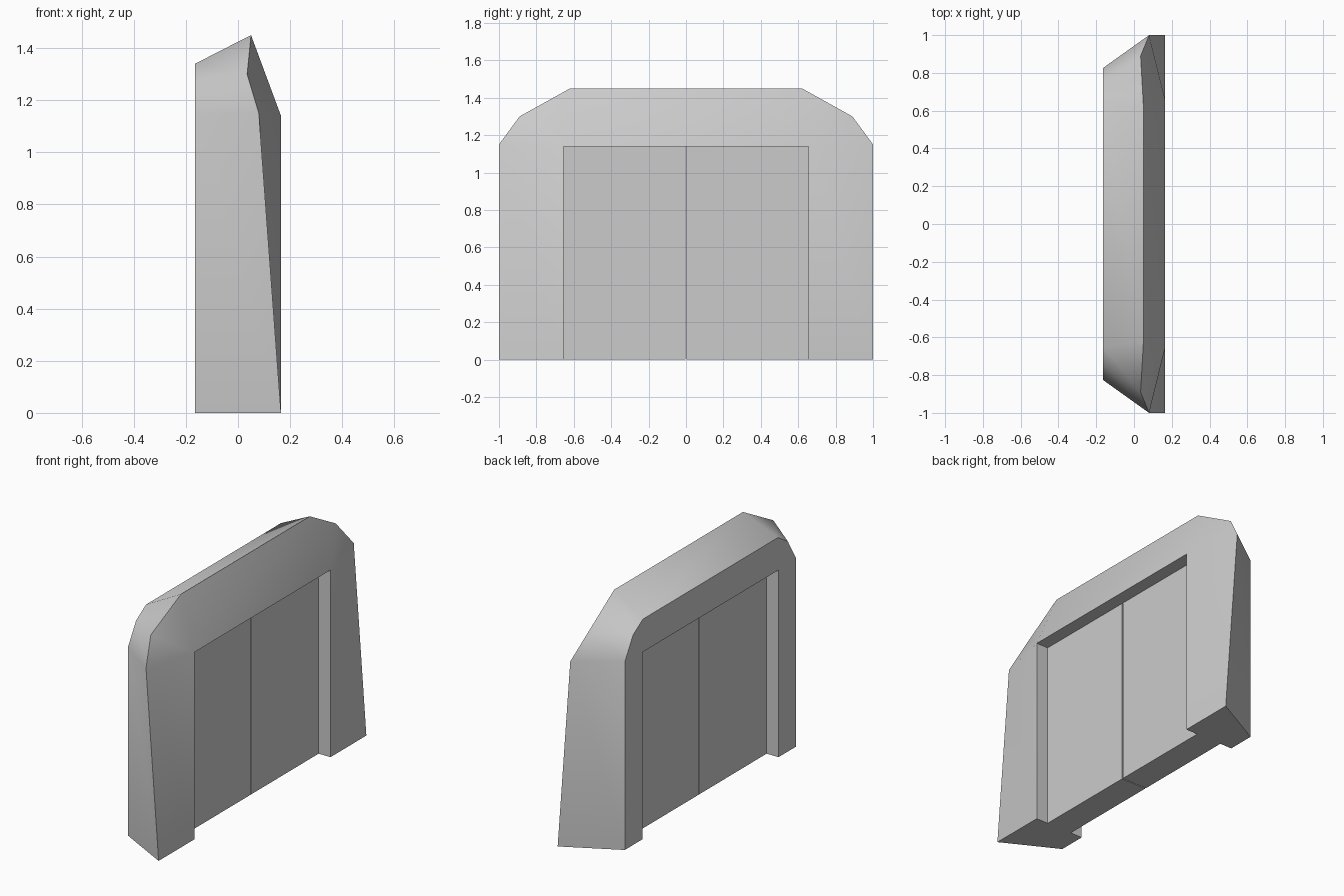
import bpy, bmesh

if "Cube" in bpy.data.objects:
    bpy.data.objects.remove(bpy.data.objects["Cube"])

T = 0.165          # half depth of the frame
IN_Y, IN_Z = 0.655, 1.14   # doorway opening

# Half of the arch, as stations: front ridge, back rim, opening corner (y, z)
half = [
    ((T, 1.0, 0.0), (-T, 0.825, 0.0), (IN_Y, 0.0)),
    ((0.08, 1.0, 1.15), (-T, 0.825, 1.145), (IN_Y, IN_Z)),
    ((0.035, 0.89, 1.30), (-T, 0.745, 1.28), (IN_Y, IN_Z)),
    ((0.05, 0.62, 1.45), (-T, 0.65, 1.34), (IN_Y, IN_Z)),
]


def section(station, side):
    ridge, back, (y, z) = station
    pts = [ridge, back, (-T, y, z), (T, y, z)]
    return [(p[0], p[1] * side, p[2]) for p in pts]


def finish(name, bm):
    bmesh.ops.recalc_face_normals(bm, faces=bm.faces[:])
    mesh = bpy.data.meshes.new(name)
    bm.to_mesh(mesh)
    bm.free()
    obj = bpy.data.objects.new(name, mesh)
    bpy.context.collection.objects.link(obj)
    return obj


# Door frame: four-sided section swept over the arch
bm = bmesh.new()
stations = [section(s, -1) for s in half] + [section(s, 1) for s in reversed(half)]
rings = [[bm.verts.new(p) for p in ring] for ring in stations]
for a, b in zip(rings, rings[1:]):
    for i in range(4):
        j = (i + 1) % 4
        bm.faces.new((a[i], a[j], b[j], b[i]))
bm.faces.new(rings[0])
bm.faces.new(rings[-1])
bmesh.ops.remove_doubles(bm, verts=bm.verts[:], dist=0.0005)
frame = finish("door_frame", bm)
bpy.context.view_layer.objects.active = frame
frame.select_set(True)
bpy.ops.object.shade_smooth_by_angle(angle=0.6)

# Two door panels, recessed and split by a narrow gap
GAP, D = 0.003, 0.085
for name, side in (("left_door", -1), ("right_door", 1)):
    bm = bmesh.new()
    bmesh.ops.create_cube(bm, size=1)
    for v in bm.verts:
        v.co.x *= 2 * D
        v.co.y = side * (GAP if v.co.y < 0 else IN_Y)
        v.co.z = 0 if v.co.z < 0 else IN_Z
    finish(name, bm)
